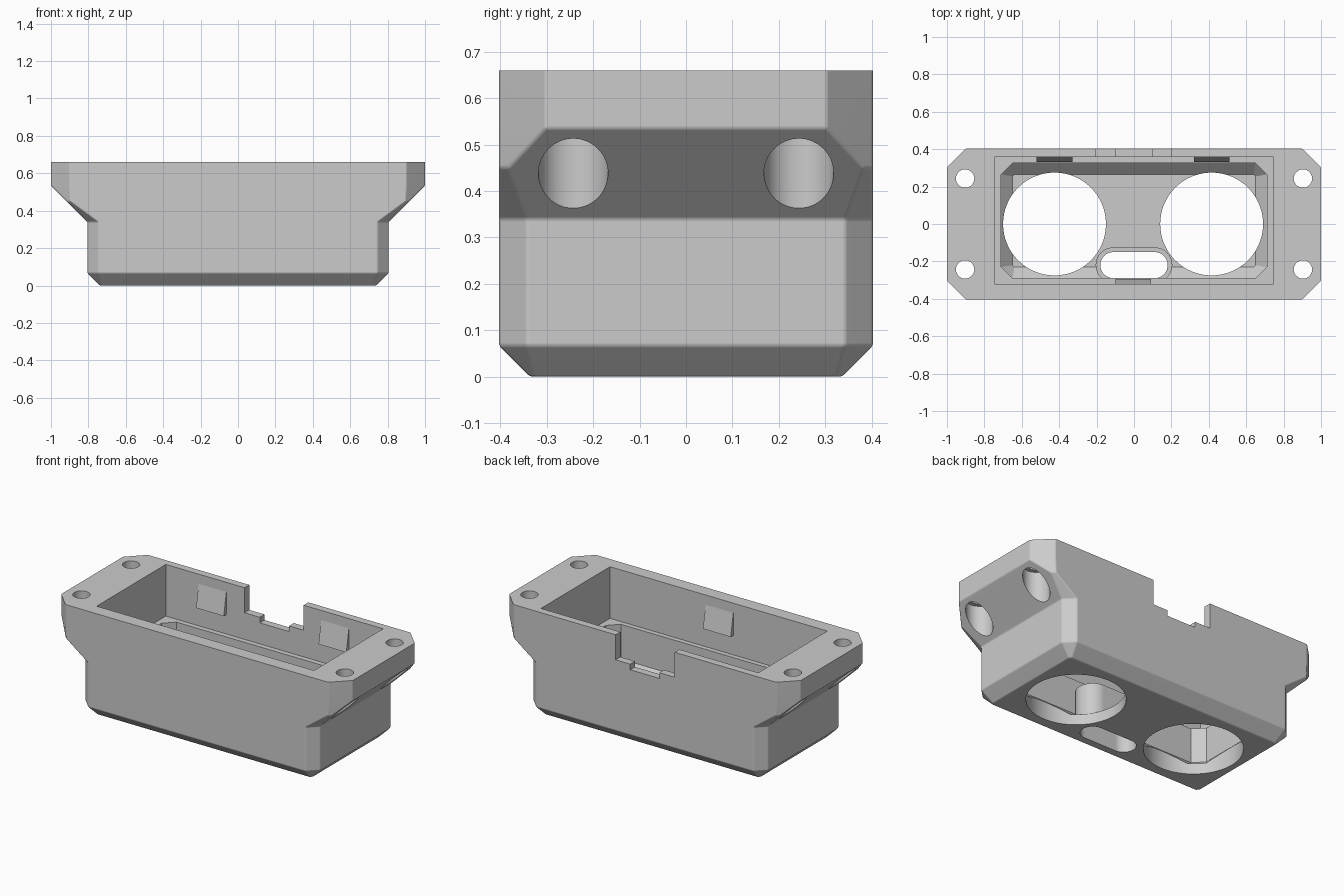
import bpy, bmesh, math
from mathutils import Matrix

if "Cube" in bpy.data.objects:
    bpy.data.objects.remove(bpy.data.objects["Cube"], do_unlink=True)

grey = bpy.data.materials.new("light_grey")
grey.use_nodes = True
COLOUR = (0.6, 0.6, 0.6, 1)
grey.diffuse_color = COLOUR
grey.node_tree.nodes["Principled BSDF"].inputs["Base Color"].default_value = COLOUR


def make_object(name, bm):
    bmesh.ops.recalc_face_normals(bm, faces=bm.faces)
    mesh = bpy.data.meshes.new(name)
    bm.to_mesh(mesh)
    bm.free()
    mesh.materials.append(grey)
    obj = bpy.data.objects.new(name, mesh)
    bpy.context.collection.objects.link(obj)
    return obj


def octagon(hx, hy, c):
    """Rectangle outline with clipped corners."""
    pts = []
    for sx, sy in ((1, 1), (-1, 1), (-1, -1), (1, -1)):
        pair = [(sx * hx, sy * (hy - c)), (sx * (hx - c), sy * hy)]
        pts += pair if sx * sy > 0 else pair[::-1]
    return pts


def stadium(half, r, steps=16):
    """Horizontal slot outline."""
    pts = []
    for i in range(2 * steps + 2):
        side = 1 if i <= steps else -1
        a = math.pi * (i - (i > steps)) / steps - math.pi / 2
        pts.append((side * (half - r) + r * math.cos(a), r * math.sin(a)))
    return pts


def loft(rings, cy=0):
    """Closed solid through a list of (outline, height)."""
    bm = bmesh.new()
    loops = [[bm.verts.new((x, y + cy, z)) for x, y in pts] for pts, z in rings]
    n = len(loops[0])
    for low, high in zip(loops, loops[1:]):
        for i in range(n):
            j = (i + 1) % n
            bm.faces.new((low[i], low[j], high[j], high[i]))
    bm.faces.new(loops[0][::-1])
    bm.faces.new(loops[-1])
    return bm


def box(x0, x1, y0, y1, z0, z1):
    hx = (x1 - x0) / 2
    hy = (y1 - y0) / 2
    pts = [(hx, hy), (-hx, hy), (-hx, -hy), (hx, -hy)]
    bm = loft([(pts, z0), (pts, z1)], (y0 + y1) / 2)
    bmesh.ops.translate(bm, verts=bm.verts, vec=((x0 + x1) / 2, 0, 0))
    return bm


def cylinder(x, y, r, z0, z1):
    bm = bmesh.new()
    bmesh.ops.create_cone(bm, cap_ends=True, segments=64, radius1=r, radius2=r,
                          depth=z1 - z0, matrix=Matrix.Translation((x, y, (z0 + z1) / 2)))
    return bm


def combine(target, bm, operation="DIFFERENCE"):
    tool = make_object("helper", bm)
    tool.hide_render = True
    mod = target.modifiers.new("cut", "BOOLEAN")
    mod.operation = operation
    mod.solver = "EXACT"
    mod.object = tool
    bpy.context.view_layer.objects.active = target
    bpy.ops.object.modifier_apply(modifier=mod.name)
    bpy.data.objects.remove(tool, do_unlink=True)


# Outer shell with flared end flanges and softened edges below the rim
TOP = 0.66
HY = 0.403
bm = loft([(octagon(0.738, 0.336, 0.012), 0),
           (octagon(0.805, HY, 0.06), 0.067),
           (octagon(0.805, HY, 0.06), 0.34),
           (octagon(0.915, HY, 0.02), 0.45),
           (octagon(1.0, HY, 0.1), 0.535),
           (octagon(1.0, HY, 0.1), TOP)])
bmesh.ops.recalc_face_normals(bm, faces=bm.faces)
soft = [e for e in bm.edges if e.calc_face_angle(0) > 0.15
        and min(v.co.z for v in e.verts) < TOP - 0.01]
bmesh.ops.bevel(bm, geom=soft, offset=0.006, segments=3, profile=0.5, affect="EDGES")
housing = make_object("housing", bm)

# Upper pocket and lower cavity with sloped floor edges
combine(housing, box(-0.745, 0.745, -0.32, 0.357, 0.34, 0.8))
combine(housing, loft([(octagon(0.65, 0.2475, 0.01), 0.065),
                       (octagon(0.71, 0.3075, 0.06), 0.125),
                       (octagon(0.71, 0.3075, 0.06), 0.4)], 0.0175))

# Raised collar with a slot through the floor
collar = stadium(0.205, 0.095)
combine(housing, loft([(collar, 0.03), (collar, 0.26)], -0.22), "UNION")
slot = stadium(0.18, 0.07)
combine(housing, loft([(slot, -0.1), (slot, 0.5)], -0.22))

# Two round openings in the floor
for x in (-0.425, 0.415):
    combine(housing, cylinder(x, 0, 0.275, -0.1, 0.3))

# Screw holes with wide bores from below
for x in (-0.903, 0.903):
    for y in (-0.243, 0.243):
        combine(housing, cylinder(x, y, 0.049, 0.2, 0.8))
        combine(housing, cylinder(x, y, 0.075, 0.2, 0.56))

# Stepped notch in the back wall
combine(housing, box(-0.205, 0.2, 0.34, 0.5, 0.505, 0.8))
combine(housing, box(-0.1, 0.1, 0.34, 0.5, 0.47, 0.6))

bpy.ops.object.select_all(action="DESELECT")
housing.select_set(True)
bpy.context.view_layer.objects.active = housing
bpy.ops.object.shade_smooth_by_angle(angle=math.radians(28))
normals = housing.modifiers.new("even_normals", "WEIGHTED_NORMAL")
normals.keep_sharp = True


# Snap wedges on the pocket walls, thickest at the bottom
def snap_wedge(name, x, wall, inward):
    bm = box(x - 0.095, x + 0.095, -0.005, 0.025, 0.46, 0.6)
    for v in bm.verts:
        if v.co.z > 0.5 and v.co.y > 0:
            v.co.y = 0.0
        v.co.y = wall + inward * v.co.y
    make_object(name, bm)


snap_wedge("back_right_snap", -0.425, 0.357, -1)
snap_wedge("back_left_snap", 0.415, 0.357, -1)
snap_wedge("front_snap", -0.005, -0.32, 1)
